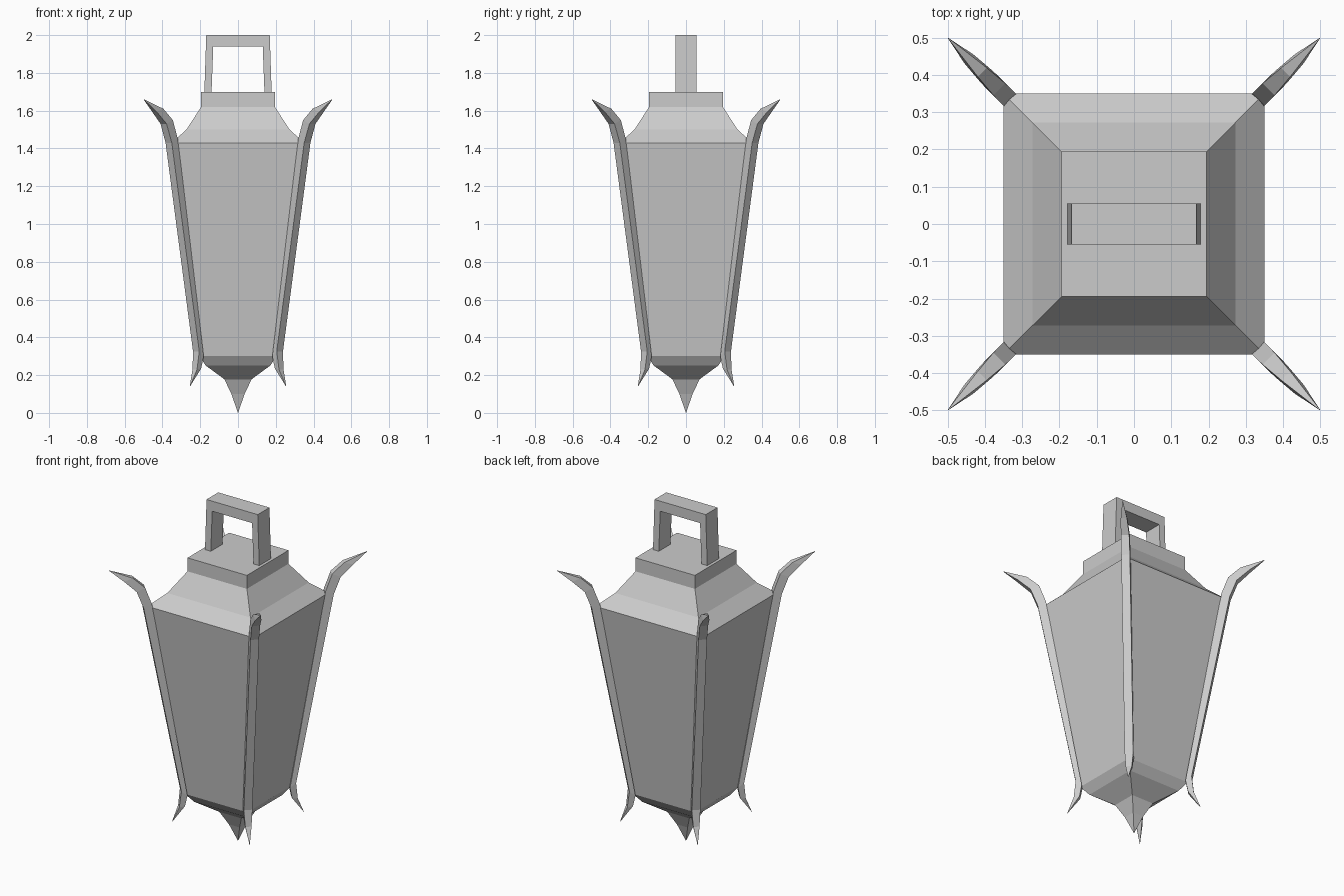
import bpy, math

if "Cube" in bpy.data.objects:
    bpy.data.objects.remove(bpy.data.objects["Cube"])


def make_object(name, verts, faces):
    mesh = bpy.data.meshes.new(name)
    mesh.from_pydata(verts, [], faces)
    mesh.update()
    obj = bpy.data.objects.new(name, mesh)
    bpy.context.collection.objects.link(obj)
    return obj


def loft(name, rings):
    """Skin a list of four-point rings, capping both ends."""
    verts = [p for ring in rings for p in ring]
    n = len(rings)
    faces = [(0, 1, 2, 3)[::-1], tuple(4 * (n - 1) + k for k in range(4))]
    for i in range(n - 1):
        for k in range(4):
            a, b = 4 * i + k, 4 * i + (k + 1) % 4
            faces.append((a, b, b + 4, a + 4))
    return make_object(name, verts, faces)


def square(h, z):
    return [(-h, -h, z), (h, -h, z), (h, h, z), (-h, h, z)]


# Square tapering body with pointed bottom finial
loft("lantern_body", [square(h, z) for h, z in [
    (0.0005, 0.0), (0.035, 0.10), (0.072, 0.178), (0.17, 0.25),
    (0.205, 0.30), (0.35, 1.43)]])

# Stepped roof with flat cap
loft("lantern_roof", [square(h, z) for h, z in [
    (0.35, 1.43), (0.273, 1.50), (0.195, 1.62), (0.195, 1.70)]])

# Corner ribs: inner offset, inner z, outer offset, outer z, half width
rib = [(0.2545, 0.14, 0.255, 0.14, 0.0005),
       (0.207, 0.235, 0.229, 0.23, 0.012),
       (0.198, 0.30, 0.2215, 0.325, 0.0165),
       (0.335, 1.45, 0.367, 1.43, 0.0165),
       (0.361, 1.55, 0.394, 1.53, 0.016),
       (0.407, 1.61, 0.443, 1.595, 0.012),
       (0.4985, 1.66, 0.499, 1.659, 0.0005)]
for i, name in enumerate(["back_right", "back_left", "front_left", "front_right"]):
    rings = [[(a + w, a - w, za), (b + w, b - w, zb),
              (b - w, b + w, zb), (a - w, a + w, za)]
             for a, za, b, zb, w in rib]
    obj = loft("corner_rib_" + name, rings)
    obj.rotation_euler.z = i * math.pi / 2

# Carrying handle: arch profile extruded along y
arch = [(-0.178, 1.70), (-0.168, 2.0), (0.168, 2.0), (0.178, 1.70),
        (0.14, 1.70), (0.131, 1.94), (-0.131, 1.94), (-0.14, 1.70)]
n = len(arch)
verts = [(x, y, z) for y in (-0.055, 0.055) for x, z in arch]
faces = [(i, i + n, (i + 1) % n + n, (i + 1) % n) for i in range(n)]
for a, b, c, d in [(0, 1, 6, 7), (1, 2, 5, 6), (2, 3, 4, 5)]:
    faces += [(a, b, c, d), (d + n, c + n, b + n, a + n)]
make_object("handle", verts, faces)
